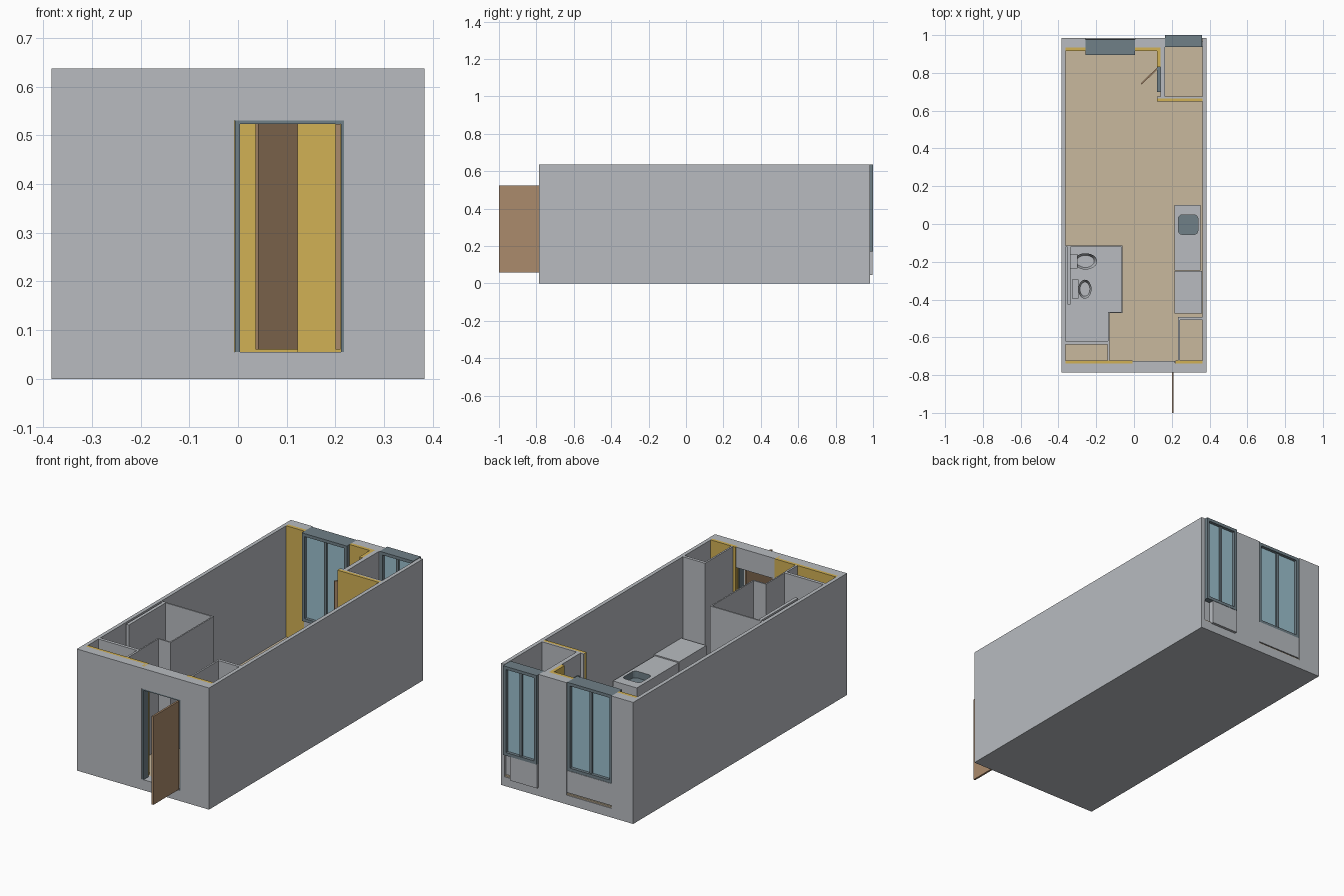
import bpy, bmesh, math
from mathutils import Matrix, Vector

if "Cube" in bpy.data.objects:
    bpy.data.objects.remove(bpy.data.objects["Cube"])


def material(name, rgb):
    m = bpy.data.materials.new(name)
    m.diffuse_color = (*rgb, 1)
    m.use_nodes = True
    m.node_tree.nodes["Principled BSDF"].inputs["Base Color"].default_value = m.diffuse_color
    return m


GRAY = material("plaster_gray", (0.48, 0.50, 0.53))
TAN = material("floor_tan", (0.58, 0.48, 0.34))
YELLOW = material("insulation_yellow", (0.64, 0.44, 0.09))
SLATE = material("frame_slate", (0.16, 0.215, 0.245))
GLASS = material("glass_blue", (0.33, 0.53, 0.62))
BROWN = material("door_brown", (0.41, 0.26, 0.15))

TOP, FLOOR = 0.637, 0.055


def finish(name, bm, mat):
    me = bpy.data.meshes.new(name)
    bm.to_mesh(me)
    bm.free()
    me.materials.append(mat)
    ob = bpy.data.objects.new(name, me)
    bpy.context.collection.objects.link(ob)
    return ob


def box(name, mat, x0, x1, y0, y1, z0=FLOOR, z1=TOP):
    bm = bmesh.new()
    bmesh.ops.create_cube(bm, size=1)
    bmesh.ops.scale(bm, vec=(x1 - x0, y1 - y0, z1 - z0), verts=bm.verts)
    bmesh.ops.translate(bm, vec=((x0 + x1) / 2, (y0 + y1) / 2, (z0 + z1) / 2), verts=bm.verts)
    return finish(name, bm, mat)


def oval(name, mat, x, y, rx, ry, z0, z1, taper=1.0):
    """Oval bowl or ring with a sunken top."""
    bm = bmesh.new()
    bmesh.ops.create_cone(bm, cap_ends=True, segments=24, radius1=taper, radius2=1, depth=1)
    top = [f for f in bm.faces if f.normal.z > 0.9]
    bmesh.ops.inset_region(bm, faces=top, thickness=0.25)
    for v in top[0].verts:
        v.co.z -= 0.4
    bmesh.ops.transform(bm, verts=bm.verts, matrix=Matrix.Translation((x, y, (z0 + z1) / 2))
                        @ Matrix.Diagonal((rx, ry, z1 - z0, 1)))
    return finish(name, bm, mat)


def window(name, x0, x1, y0, y1, z0):
    """Full-depth frame with a central mullion and two panes."""
    t, mid = 0.016, (x0 + x1) / 2
    box(name + "_head", SLATE, x0, x1, y0, y1, TOP - t, TOP)
    box(name + "_sill", SLATE, x0, x1, y0, y1, z0, z0 + t)
    for side, a in (("left", x0), ("right", x1 - t)):
        box(f"{name}_jamb_{side}", SLATE, a, a + t, y0, y1, z0 + t, TOP - t)
    box(name + "_mullion", SLATE, mid - 0.007, mid + 0.007, y0 + 0.008, y1 - 0.008, z0 + t, TOP - t)
    for side, a, b in (("left", x0 + t, mid - 0.007), ("right", mid + 0.007, x1 - t)):
        box(f"{name}_pane_{side}", GLASS, a, b, y0 + 0.016, y1 - 0.016, z0 + t, TOP - t)


# Base slab and floor finish
box("base_slab", GRAY, -0.383, 0.383, -0.787, 0.984, 0, 0.048)
box("floor", TAN, -0.364, 0.364, -0.735, 0.98, 0.048, FLOOR)
box("entry_threshold", GRAY, -0.007, 0.218, -0.787, -0.735, 0.048, FLOOR)

# Outer side walls
for side, s in (("left", -1), ("right", 1)):
    a, b = sorted((s * 0.363, s * 0.383))
    box("side_wall_" + side, GRAY, a, b, -0.787, 0.984, 0.048)

# Front wall, lintel and lining
box("front_wall_left", GRAY, -0.363, -0.007, -0.787, -0.739, 0.048)
box("front_wall_right", GRAY, 0.218, 0.363, -0.787, -0.739, 0.048)
box("front_lintel", GRAY, -0.007, 0.218, -0.787, -0.726, 0.53)
box("front_lining_left", YELLOW, -0.363, -0.008, -0.739, -0.723)
box("front_lining_right", YELLOW, 0.219, 0.363, -0.739, -0.723)
box("front_reveal_left", YELLOW, -0.022, -0.0065, -0.765, -0.735)
box("front_reveal_right", YELLOW, 0.2175, 0.233, -0.765, -0.735)

# Entrance frame and open leaf
box("entry_jamb_left", SLATE, -0.006, 0.004, -0.786, -0.745, FLOOR, 0.53)
box("entry_jamb_right", SLATE, 0.211, 0.218, -0.786, -0.745, FLOOR, 0.53)
box("entry_head", SLATE, 0.004, 0.211, -0.786, -0.745, 0.523, 0.53)
box("entry_door", BROWN, 0.2, 0.21, -1.0, -0.787, 0.06, 0.523)

# Back wall and lining
for name, a, b in (("left", -0.363, -0.257), ("middle", 0.004, 0.165)):
    box("back_wall_" + name, GRAY, a, b, 0.935, 0.984, 0.048)
box("back_lining_left", YELLOW, -0.363, -0.257, 0.917, 0.935)
box("back_lining_middle", YELLOW, 0.004, 0.124, 0.917, 0.935)

# Windows with panels below
window("main_window", -0.257, 0.004, 0.895, 0.978, 0.175)
box("main_window_panel", GRAY, -0.257, 0.004, 0.915, 0.98, 0.06, 0.175)
window("corner_window", 0.165, 0.36, 0.937, 1.0, 0.17)
box("corner_window_panel", GRAY, 0.165, 0.32, 0.937, 0.998, 0.045, 0.17)
box("corner_window_backing", GRAY, 0.32, 0.363, 0.937, 0.97, 0.048, 0.17)

# Corner room partitions
box("corner_partition_lining", YELLOW, 0.122, 0.363, 0.648, 0.664)
box("corner_partition", GRAY, 0.122, 0.363, 0.664, 0.674)
box("corner_side_lining", YELLOW, 0.122, 0.14, 0.83, 0.935)
box("corner_side_wall", GRAY, 0.14, 0.163, 0.83, 0.935)
box("corner_side_return", GRAY, 0.14, 0.163, 0.674, 0.70)
box("corner_side_lintel", GRAY, 0.14, 0.163, 0.70, 0.83, 0.53)

# Inner door frame and open leaf
for name, a, b, z0 in (("near", 0.70, 0.709, FLOOR), ("far", 0.821, 0.83, FLOOR), ("head", 0.709, 0.821, 0.523)):
    box("inner_door_" + name, SLATE, 0.122, 0.148, a, b, z0, 0.53)
leaf = box("inner_door", BROWN, 0, 0.124, -0.004, 0.004, 0.06, 0.523)
leaf.matrix_world = Matrix.Translation((0.128, 0.828, 0)) @ Matrix.Rotation(math.radians(-136), 4, 'Z')

# Bathroom: thin walls around a stepped plan
box("bath_floor_wide", GRAY, -0.363, -0.062, -0.47, -0.117, FLOOR, 0.06)
box("bath_floor_narrow", GRAY, -0.363, -0.137, -0.625, -0.47, FLOOR, 0.06)
box("bath_wall_back", GRAY, -0.363, -0.06, -0.121, -0.113)
box("bath_wall_side", GRAY, -0.067, -0.06, -0.472, -0.121)
box("bath_wall_step", GRAY, -0.138, -0.067, -0.472, -0.465)
box("bath_wall_side_narrow", GRAY, -0.138, -0.131, -0.62, -0.472)
box("bath_wall_front", GRAY, -0.363, -0.131, -0.637, -0.62)
box("bath_service_panel", GRAY, -0.352, -0.335, -0.425, -0.122)

# Bathroom fittings
oval("basin_bowl", GRAY, -0.257, -0.198, 0.062, 0.043, 0.09, 0.165, 0.6)
box("basin_back", GRAY, -0.335, -0.3, -0.235, -0.16, 0.1, 0.165)
box("basin_foot", GRAY, -0.3, -0.235, -0.215, -0.18, 0.06, 0.1)
oval("toilet_bowl", GRAY, -0.26, -0.345, 0.035, 0.05, 0.06, 0.15, 0.6)
box("toilet_cistern", GRAY, -0.328, -0.295, -0.395, -0.295, 0.06, 0.2)

# Entry closets
box("closet_left_side", GRAY, -0.14, -0.129, -0.723, -0.637)
box("closet_right_back", GRAY, 0.234, 0.363, -0.508, -0.492)
box("closet_right_side", GRAY, 0.234, 0.243, -0.723, -0.508)

# Kitchen run with a sunken sink
counter = box("kitchen_counter", GRAY, 0.215, 0.353, -0.245, 0.1, FLOOR, 0.215)
box("kitchen_cabinet", GRAY, 0.215, 0.36, -0.475, -0.25, FLOOR, 0.218)
cutter = box("sink_cutter", SLATE, 0.235, 0.338, -0.055, 0.048, 0.18, 0.25)
bm = bmesh.new()
bm.from_mesh(cutter.data)
upright = [e for e in bm.edges if abs(e.verts[0].co.z - e.verts[1].co.z) > 0.01]
bmesh.ops.bevel(bm, geom=upright, offset=0.02, segments=4, profile=0.5, affect='EDGES')
bm.to_mesh(cutter.data)
bm.free()
cutter.hide_render = True
cutter.hide_viewport = True
counter.data.materials.append(SLATE)
cut = counter.modifiers.new("sink", 'BOOLEAN')
cut.object, cut.operation, cut.solver = cutter, 'DIFFERENCE', 'EXACT'
cut.material_mode = 'TRANSFER'

# Low floor panel in the living area
box("floor_panel", TAN, -0.205, -0.048, -0.1, 0.055, FLOOR, 0.062)
